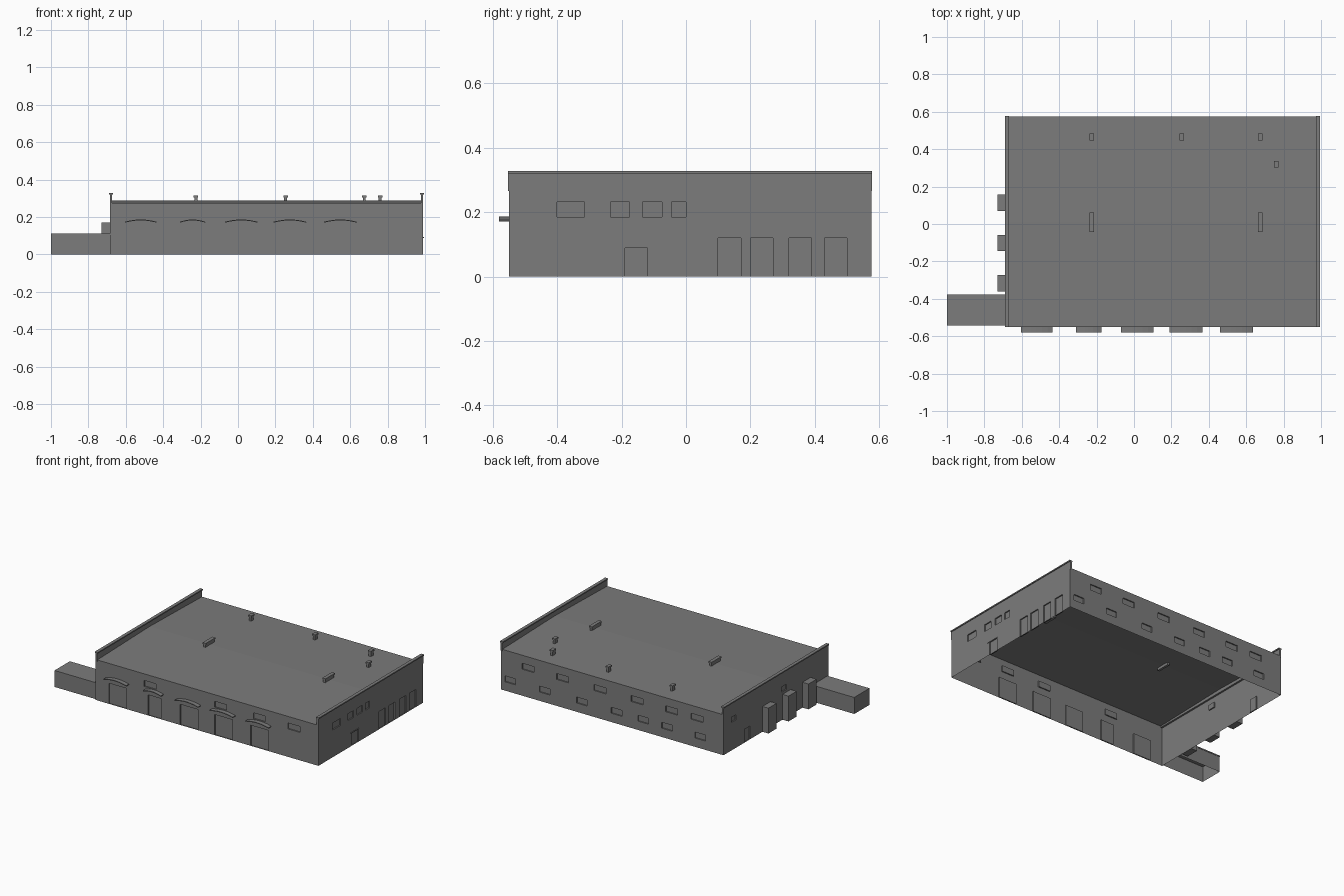
import bpy, bmesh
from mathutils import Vector

if "Cube" in bpy.data.objects:
    bpy.data.objects.remove(bpy.data.objects["Cube"], do_unlink=True)

GREY = (0.2, 0.2, 0.2, 1)
grey = bpy.data.materials.new("concrete grey")
grey.use_nodes = True
grey.diffuse_color = GREY
grey.node_tree.nodes["Principled BSDF"].inputs["Base Color"].default_value = GREY

X0, X1, Y0, Y1 = -0.685, 0.99, -0.55, 0.575
EAVE, RIDGE, PARAPET = 0.275, 0.288, 0.328
RECESS = 0.008


def finish(bm, name):
    bmesh.ops.remove_doubles(bm, verts=bm.verts, dist=1e-5)
    mesh = bpy.data.meshes.new(name)
    bm.to_mesh(mesh)
    bm.free()
    mesh.materials.append(grey)
    ob = bpy.data.objects.new(name, mesh)
    bpy.context.collection.objects.link(ob)
    return ob


def add_box(bm, lo, hi):
    lo, hi = Vector(lo), Vector(hi)
    verts = bmesh.ops.create_cube(bm, size=1)["verts"]
    for v in verts:
        v.co = (lo + hi) / 2 + Vector(a * b for a, b in zip(v.co, hi - lo))
    return verts


def box(name, lo, hi, open_bottom=False):
    bm = bmesh.new()
    add_box(bm, lo, hi)
    if open_bottom:
        base = [f for f in bm.faces if f.normal.z < -0.9]
        bmesh.ops.delete(bm, geom=base, context="FACES")
    return finish(bm, name)


def wall(name, start, end, openings):
    """Wall sheet with recessed openings (u0, u1, z0, z1); outside is right of start-end."""
    start, end = Vector(start), Vector(end)
    along = (end - start).normalized()
    inward = Vector((-along.y, along.x, 0))
    length = (end - start).length
    us = sorted({0, length, *[u for o in openings for u in o[:2]]})
    zs = sorted({0, EAVE, *[z for o in openings for z in o[2:]]})
    bm = bmesh.new()

    def quad(*pts):
        bm.faces.new([bm.verts.new(start + along * u + inward * d + Vector((0, 0, z)))
                      for u, z, d in pts])

    for ua, ub in zip(us, us[1:]):
        for za, zb in zip(zs, zs[1:]):
            um, zm = (ua + ub) / 2, (za + zb) / 2
            if not any(o[0] < um < o[1] and o[2] < zm < o[3] for o in openings):
                quad((ua, za, 0), (ub, za, 0), (ub, zb, 0), (ua, zb, 0))
    for ua, ub, za, zb in openings:
        rim = [(ua, za), (ub, za), (ub, zb), (ua, zb)]
        quad(*[(u, z, RECESS) for u, z in rim])
        for a, b in zip(rim, rim[1:] + rim[:1]):
            quad((*a, 0), (*b, 0), (*b, RECESS), (*a, RECESS))
    return finish(bm, name)


# Front wall: a door under each canopy and a row of high windows
canopies = [(-0.605, -0.435), (-0.31, -0.175), (-0.07, 0.105), (0.19, 0.365), (0.46, 0.635)]
front = [(a + 0.02 - X0, b - 0.02 - X0, 0, 0.14) for a, b in canopies]
front += [(x - X0, x + 0.09 - X0, 0.19, 0.23) for x in (-0.32, 0.21, 0.5, 0.76)]
wall("front_wall", (X0, Y0, 0), (X1, Y0, 0), front)

# Right-hand end wall: windows and doors
side = [(a - Y0, b - Y0, 0.185, 0.232) for a, b in
        [(-0.4, -0.315), (-0.235, -0.175), (-0.135, -0.075), (-0.045, 0)]]
side += [(a - Y0, a + 0.07 - Y0, 0, h) for a, h in
         [(-0.19, 0.09), (0.1, 0.12), (0.2, 0.12), (0.32, 0.12), (0.43, 0.12)]]
wall("left_end_wall", (X1, Y0, 0), (X1, Y1, 0), side)

# Back wall: two window rows
back = [(X1 - x - 0.09, X1 - x, 0.18, 0.22) for x in (0.74, 0.48, 0.2, -0.08, -0.34, -0.53)]
back += [(X1 - x - 0.08, X1 - x, 0.06, 0.1) for x in
         (0.88, 0.62, 0.34, 0.08, -0.12, -0.3, -0.55)]
wall("back_wall", (X1, Y1, 0), (X0, Y1, 0), back)

# Loading end wall: small windows and a side door
dock = [(Y1 - y - 0.05, Y1 - y, 0.19, 0.225) for y in (0.44, -0.1)]
dock.append((Y1 - 0.35, Y1 - 0.29, 0, 0.09))
wall("right_end_wall", (X0, Y1, 0), (X0, Y0, 0), dock)

# Low gabled roof sheet
bm = bmesh.new()
rows = [[bm.verts.new((x, y, z)) for x in (X0, X1)]
        for y, z in [(Y0, EAVE), ((Y0 + Y1) / 2, RIDGE), (Y1, EAVE)]]
for a, b in zip(rows, rows[1:]):
    bm.faces.new((a[0], a[1], b[1], b[0]))
finish(bm, "roof")

# Parapets with coping on both ends
for name, x, sign in (("right", X0, 1), ("left", X1, -1)):
    xs = sorted((x, x + sign * 0.012))
    box(name + "_parapet", (xs[0], Y0 - 0.002, 0.265), (xs[1], Y1 + 0.002, 0.32))
    cap = sorted((x - sign * 0.005, x + sign * 0.017))
    box(name + "_coping", (cap[0], Y0 - 0.002, 0.32), (cap[1], Y1 + 0.002, PARAPET))

# Arched canopies over the front doors
for i, (a, b) in enumerate(canopies):
    bm = bmesh.new()
    steps = 6
    ring = []
    for k in range(steps + 1):
        t = k / steps
        z = 0.17 + 0.048 * t * (1 - t)
        x = a + (b - a) * t
        ring.append([bm.verts.new((x, y, z + h)) for y, h in
                     [(-0.58, 0), (Y0, 0), (Y0, 0.005), (-0.58, 0.005)]])
    for p, q in zip(ring, ring[1:]):
        for j in range(4):
            n = (j + 1) % 4
            bm.faces.new((p[j], p[n], q[n], q[j]))
    bm.faces.new(ring[0][::-1])
    bm.faces.new(ring[-1])
    bmesh.ops.recalc_face_normals(bm, faces=bm.faces)
    finish(bm, f"door_canopy_{i + 1}")

# Door hood on the end wall
box("side_door_hood", (X1, -0.205, 0.088), (X1 + 0.004, -0.115, 0.093))

# Dock shelters and low annex on the loading end
for i, y in enumerate((-0.36, -0.145, 0.07)):
    box(f"dock_shelter_{i + 1}", (-0.73, y, 0), (X0, y + 0.087, 0.172))
box("annex", (-1, -0.54, 0), (X0, -0.38, 0.105), open_bottom=True)
box("annex_roof", (-1, -0.542, 0.105), (X0, -0.378, 0.113))

# Roof vents: narrow body with a wider cap
vents = [(-0.225, 0.465, 0.018), (0.255, 0.465, 0.018), (0.675, 0.465, 0.018),
         (0.76, 0.32, 0.018), (-0.225, 0.01, 0.052), (0.675, 0.01, 0.052)]
for i, (x, y, half) in enumerate(vents):
    bm = bmesh.new()
    add_box(bm, (x - 0.008, y - half + 0.004, 0.27), (x + 0.008, y + half - 0.004, 0.306))
    add_box(bm, (x - 0.012, y - half, 0.306), (x + 0.012, y + half, 0.316))
    finish(bm, f"roof_vent_{i + 1}")
